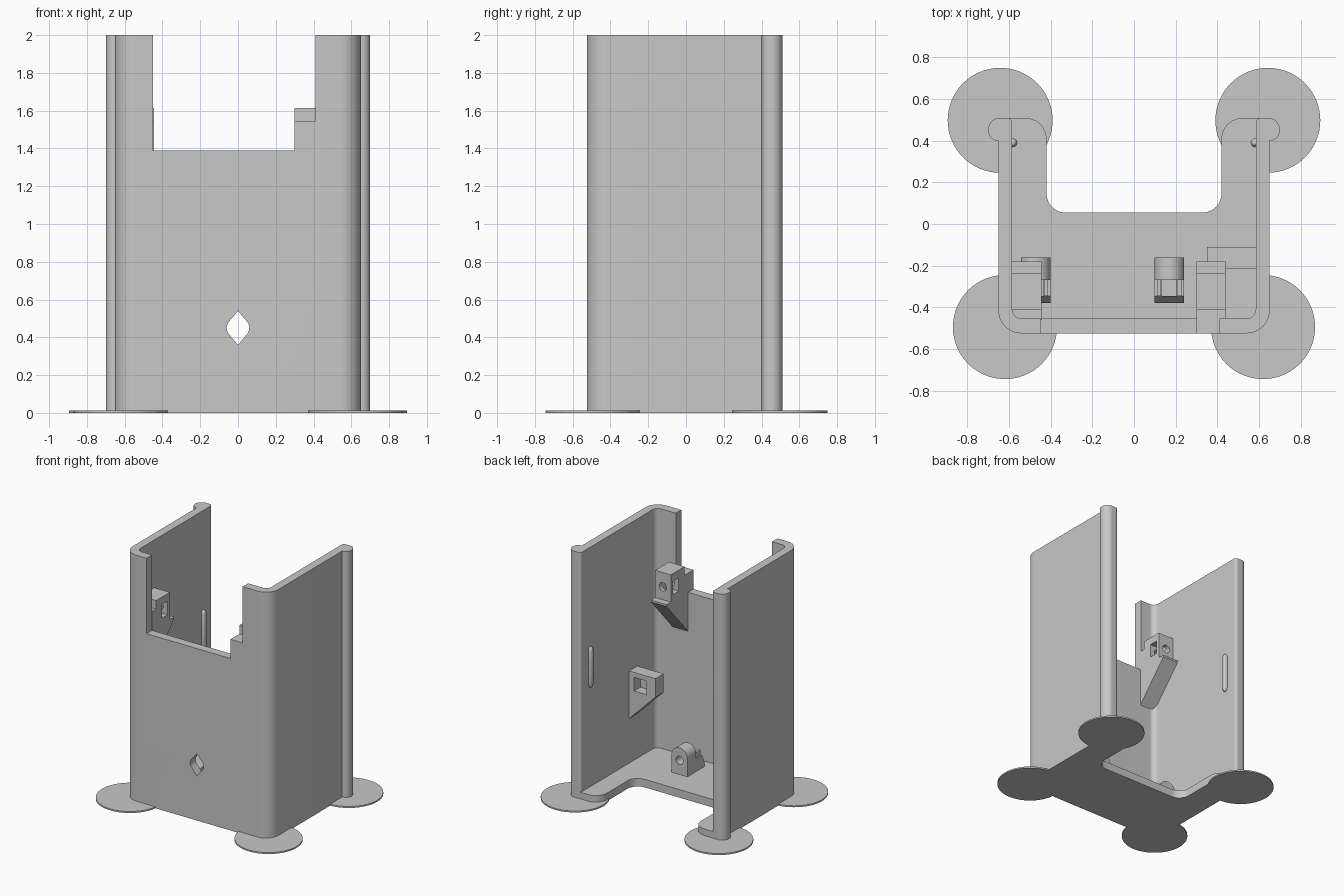
import bpy, bmesh, math
from mathutils import Vector

if "Cube" in bpy.data.objects:
    bpy.data.objects.remove(bpy.data.objects["Cube"])

grey = bpy.data.materials.new("plain grey")
grey.use_nodes = True
grey.diffuse_color = (0.58, 0.58, 0.58, 1)
grey.node_tree.nodes["Principled BSDF"].inputs["Base Color"].default_value = (0.58, 0.58, 0.58, 1)


def finish(name, bm):
    bmesh.ops.recalc_face_normals(bm, faces=bm.faces)
    mesh = bpy.data.meshes.new(name)
    bm.to_mesh(mesh)
    bm.free()
    mesh.materials.append(grey)
    obj = bpy.data.objects.new(name, mesh)
    bpy.context.collection.objects.link(obj)
    return obj


def activate(obj):
    bpy.ops.object.select_all(action='DESELECT')
    obj.select_set(True)
    bpy.context.view_layer.objects.active = obj


def smooth(obj):
    activate(obj)
    bpy.ops.object.shade_smooth_by_angle(angle=math.radians(30))
    return obj


def prism(name, pts, lo, hi, axis='z'):
    """Extrude a 2D outline along an axis; the outline uses the other two axes in order."""
    place = {'x': lambda u, v, w: (w, u, v),
             'y': lambda u, v, w: (u, w, v),
             'z': lambda u, v, w: (u, v, w)}[axis]
    bm = bmesh.new()
    face = bm.faces.new([bm.verts.new(place(u, v, lo)) for u, v in pts])
    ext = bmesh.ops.extrude_face_region(bm, geom=[face], use_keep_orig=True)
    move = Vector(place(0, 0, hi - lo))
    bmesh.ops.translate(bm, vec=move, verts=[g for g in ext["geom"] if isinstance(g, bmesh.types.BMVert)])
    return finish(name, bm)


def box(name, x, y, z):
    return prism(name, [(x[0], y[0]), (x[1], y[0]), (x[1], y[1]), (x[0], y[1])], *z)


def circle(u, v, r, n=32):
    return [(u + r * math.cos(2 * math.pi * i / n), v + r * math.sin(2 * math.pi * i / n)) for i in range(n)]


def rounded(corners, steps=8):
    """Replace each corner (x, y, radius) by an arc."""
    out = []
    for i, (x, y, r) in enumerate(corners):
        if r == 0:
            out.append((x, y))
            continue
        p = Vector((x, y))
        a = (Vector(corners[i - 1][:2]) - p).normalized()
        b = (Vector(corners[(i + 1) % len(corners)][:2]) - p).normalized()
        half = a.angle(b) / 2
        centre = p + (a + b).normalized() * (r / math.sin(half))
        start = p + a * (r / math.tan(half)) - centre
        end = p + b * (r / math.tan(half)) - centre
        for k in range(steps + 1):
            # Points between the tangent points, pushed out onto the arc
            chord = start.lerp(end, k / steps)
            out.append(tuple(centre + chord.normalized() * r))
    return out


def symmetric(half):
    return rounded(half + [(-x, y, r) for x, y, r in reversed(half)])


def cut(obj, *cutters):
    for c in cutters:
        activate(obj)
        m = obj.modifiers.new("cut", 'BOOLEAN')
        m.operation, m.solver, m.object = 'DIFFERENCE', 'EXACT', c
        bpy.ops.object.modifier_apply(modifier=m.name)
        bpy.data.objects.remove(c)
    return obj


# Shell: front and side walls with a bead along each back edge
shell = prism("wall_shell", symmetric([
    (0.652, -0.525, 0.11), (0.652, 0.40, 0), (0.70, 0.40, 0.047), (0.70, 0.51, 0.055),
    (0.585, 0.51, 0.025), (0.585, -0.455, 0.045)]), 0, 2)
hole = rounded([(0, 0.36, 0), (0.075, 0.45, 0.05), (0, 0.54, 0), (-0.075, 0.45, 0.05)])
cut(shell,
    box("notch_cutter", (-0.45, 0.30), (-0.7, -0.3), (1.39, 2.2)),
    box("step_cutter", (0.25, 0.41), (-0.7, -0.3), (1.545, 2.2)),
    prism("hole_cutter", hole, -0.7, -0.3, 'y'))
smooth(shell)

# Floor with open back
smooth(prism("floor", symmetric([
    (0.63, -0.50, 0.09), (0.63, 0.509, 0.02), (0.42, 0.509, 0.1), (0.42, 0.055, 0.09)]), 0, 0.065))

# Round feet at the corners
for side, s in (("right", -1), ("left", 1)):
    smooth(prism(f"back_foot_{side}", circle(s * 0.643, 0.498, 0.252, 64), 0, 0.012))
    smooth(prism(f"front_foot_{side}", circle(s * 0.62, -0.495, 0.25, 64), 0, 0.012))

    # Snap ridge inside each side wall
    bm = bmesh.new()
    bmesh.ops.create_uvsphere(bm, u_segments=16, v_segments=9, radius=0.022)
    for v in bm.verts:
        v.co.z = v.co.z * 1.6 + math.copysign(0.13, v.co.z)
        v.co += Vector((s * 0.582, 0.39, 1.035))
    smooth(finish(f"snap_ridge_{side}", bm))

# Upper screw blocks on sloping supports
for side, x0, x1, inner in (("left", 0.30, 0.44, 0.30), ("right", -0.59, -0.445, -0.445)):
    mid = (x0 + x1) / 2
    block = box(f"screw_block_{side}", (x0, x1), (-0.41, -0.235), (1.38, 1.615))
    cut(block,
        prism("screw_cutter", circle(mid, 1.50, 0.033, 24), -0.39, -0.2, 'y'),
        box("nut_cutter", (inner - 0.1, inner + 0.1), (-0.335, -0.265), (1.445, 1.555)))
    smooth(block)
    box(f"block_root_{side}", (x0, x1), (-0.46, -0.41), (1.38, 1.545))
    prism(f"block_support_{side}",
          [(-0.18, 1.395), (-0.18, 1.38), (-0.46, 1.07), (-0.46, 1.395)], x0, x1, 'x')

# Side bracket with a square socket
bracket = prism("side_bracket", [(0.59, 0.81), (0.35, 0.81), (0.35, 0.66), (0.59, 0.42)], -0.215, -0.11, 'y')
cut(bracket, box("socket_cutter", (0.43, 0.54), (-0.19, 0), (0.66, 0.77)))

# Floor lugs: arched screw post with a nut cradle behind it
for side, x in (("left", 0.17), ("right", -0.473)):
    arch = rounded([(x - 0.071, 0.05, 0), (x + 0.071, 0.05, 0), (x + 0.071, 0.28, 0.07), (x - 0.071, 0.28, 0.07)])
    post = prism(f"lug_post_{side}", arch, -0.27, -0.16, 'y')
    smooth(cut(post, prism("lug_hole_cutter", circle(x, 0.18, 0.033, 24), -0.3, -0.1, 'y')))
    cradle = prism(f"lug_cradle_{side}",
                   [(-0.27, 0.05), (-0.27, 0.17), (-0.345, 0.17), (-0.38, 0.10), (-0.38, 0.05)],
                   x - 0.071, x + 0.071, 'x')
    cut(cradle, box("cradle_cutter", (x - 0.035, x + 0.035), (-0.345, -0.2), (0.10, 0.3)))
    for k in (-1, 1):
        box(f"lug_prong_{side}", sorted((x + k * 0.04, x + k * 0.06)), (-0.345, -0.27), (0.15, 0.21))
